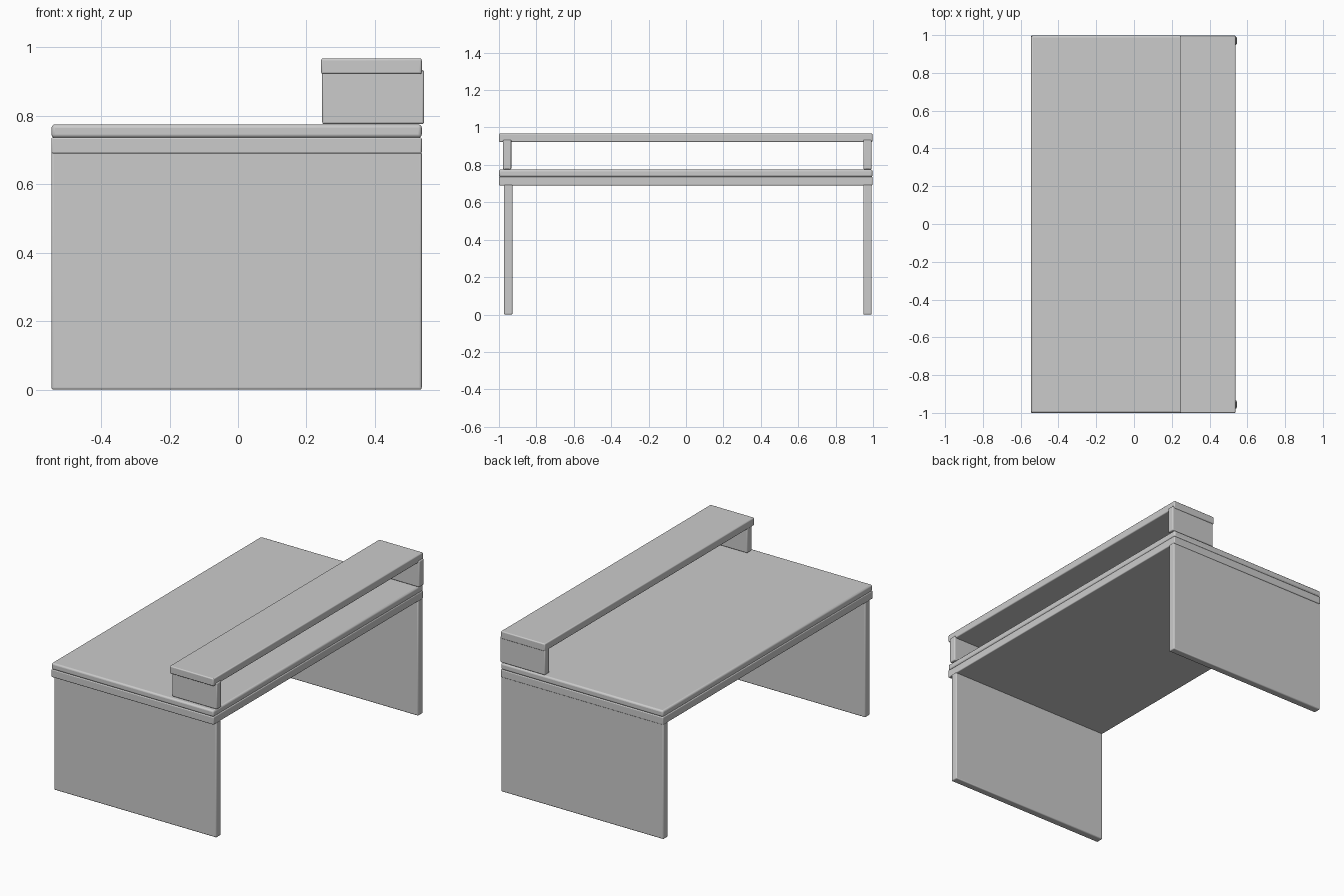
import bpy

if "Cube" in bpy.data.objects:
    bpy.data.objects.remove(bpy.data.objects["Cube"])


def slab(name, x, y, z, bevel):
    """Rounded-edge board spanning the given (min, max) ranges."""
    spans = (x, y, z)
    bpy.ops.mesh.primitive_cube_add(size=1, location=[(a + b) / 2 for a, b in spans])
    ob = bpy.context.object
    ob.name = name
    ob.scale = [b - a for a, b in spans]
    bpy.ops.object.transform_apply(location=False, rotation=False, scale=True)
    mod = ob.modifiers.new("Rounded edges", 'BEVEL')
    mod.width = bevel
    mod.segments = 3
    bpy.ops.object.shade_smooth_by_angle()
    return ob


DESK_X = (-0.545, 0.537)
SHELF_X = (0.243, 0.537)
FULL_Y = (-1.0, 0.997)

# Desk top: two stacked boards
slab("desk_top", DESK_X, FULL_Y, (0.736, 0.775), 0.010)
slab("desk_under_board", DESK_X, FULL_Y, (0.690, 0.737), 0.005)

# Raised shelf along the +x edge
slab("raised_shelf", SHELF_X, FULL_Y, (0.922, 0.968), 0.006)

# Panel legs and shelf supports at both ends
for side, leg_y, support_y in (("front", (-0.973, -0.928), (-0.978, -0.934)),
                               ("back", (0.948, 0.993), (0.948, 0.992))):
    slab(side + "_panel_leg", DESK_X, leg_y, (0.0, 0.696), 0.006)
    slab(side + "_shelf_support", (0.246, 0.544), support_y, (0.776, 0.934), 0.006)
